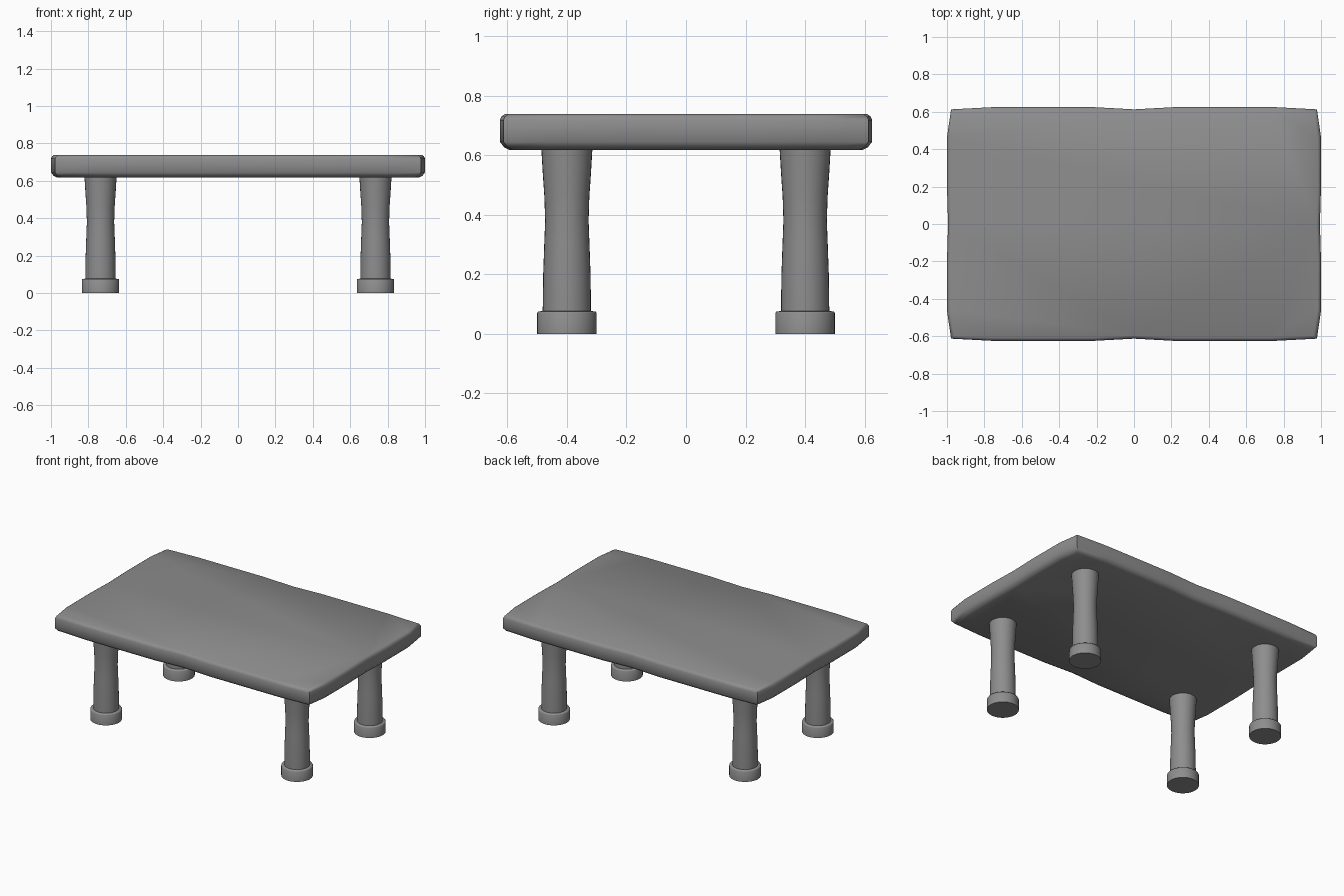
import bpy, bmesh, math

if "Cube" in bpy.data.objects:
    bpy.data.objects.remove(bpy.data.objects["Cube"])

grey = bpy.data.materials.new("mid grey")
grey.diffuse_color = (0.27, 0.27, 0.27, 1)
grey.use_nodes = True
grey.node_tree.nodes["Principled BSDF"].inputs["Base Color"].default_value = grey.diffuse_color


def stack_rings(name, rings, sharp_angle):
    """Skin a closed stack of equal-length rings with caps at both ends."""
    bm = bmesh.new()
    loops = [[bm.verts.new(p) for p in ring] for ring in rings]
    n = len(loops[0])
    for a, b in zip(loops, loops[1:]):
        for i in range(n):
            j = (i + 1) % n
            bm.faces.new((a[i], a[j], b[j], b[i]))
    bm.faces.new(loops[0][::-1])
    bm.faces.new(loops[-1])
    bmesh.ops.recalc_face_normals(bm, faces=bm.faces)
    mesh = bpy.data.meshes.new(name)
    bm.to_mesh(mesh)
    bm.free()
    mesh.materials.append(grey)
    ob = bpy.data.objects.new(name, mesh)
    bpy.context.collection.objects.link(ob)
    bpy.ops.object.select_all(action='DESELECT')
    ob.select_set(True)
    bpy.context.view_layer.objects.active = ob
    bpy.ops.object.shade_smooth_by_angle(angle=math.radians(sharp_angle))
    return ob


def lathe(name, x, y, profile, sharp_angle, sides=32):
    rings = [[(x + r * math.cos(2 * math.pi * i / sides),
               y + r * math.sin(2 * math.pi * i / sides), z)
              for i in range(sides)] for r, z in profile]
    return stack_rings(name, rings, sharp_angle)


# Tabletop: one quarter of the softly waisted outline, mirrored to all four
q = [(0.994, 0), (1.0, 0.2), (0.999, 0.47), (0.978, 0.613),
     (0.75, 0.625), (0.22, 0.625), (0, 0.613)]
half = q + [(-x, y) for x, y in q[-2::-1]]
outline = half + [(x, -y) for x, y in half[-2:0:-1]]
layers = [(0.618, 0.032), (0.627, 0.014), (0.645, 0.0),
          (0.718, 0.0), (0.731, 0.006), (0.738, 0.017)]
stack_rings("tabletop", [[(x * (1 - d), y * (1 - d / 0.625), z)
                          for x, y in outline] for z, d in layers], 50)

# Legs with waisted shafts and disc feet
leg_profile = [(0.081, 0.06), (0.081, 0.09), (0.0795, 0.2), (0.076, 0.3),
               (0.073, 0.38), (0.0755, 0.46), (0.081, 0.54), (0.086, 0.625)]
foot_profile = [(0.1, 0.0), (0.1, 0.07), (0.097, 0.075), (0.08, 0.077)]
for sx, side in ((-1, "left"), (1, "right")):
    for sy, end in ((-1, "front"), (1, "back")):
        x, y = sx * 0.735, sy * 0.4
        lathe(f"{end}_{side}_leg", x, y, leg_profile, 40)
        lathe(f"{end}_{side}_foot", x, y, foot_profile, 60)
